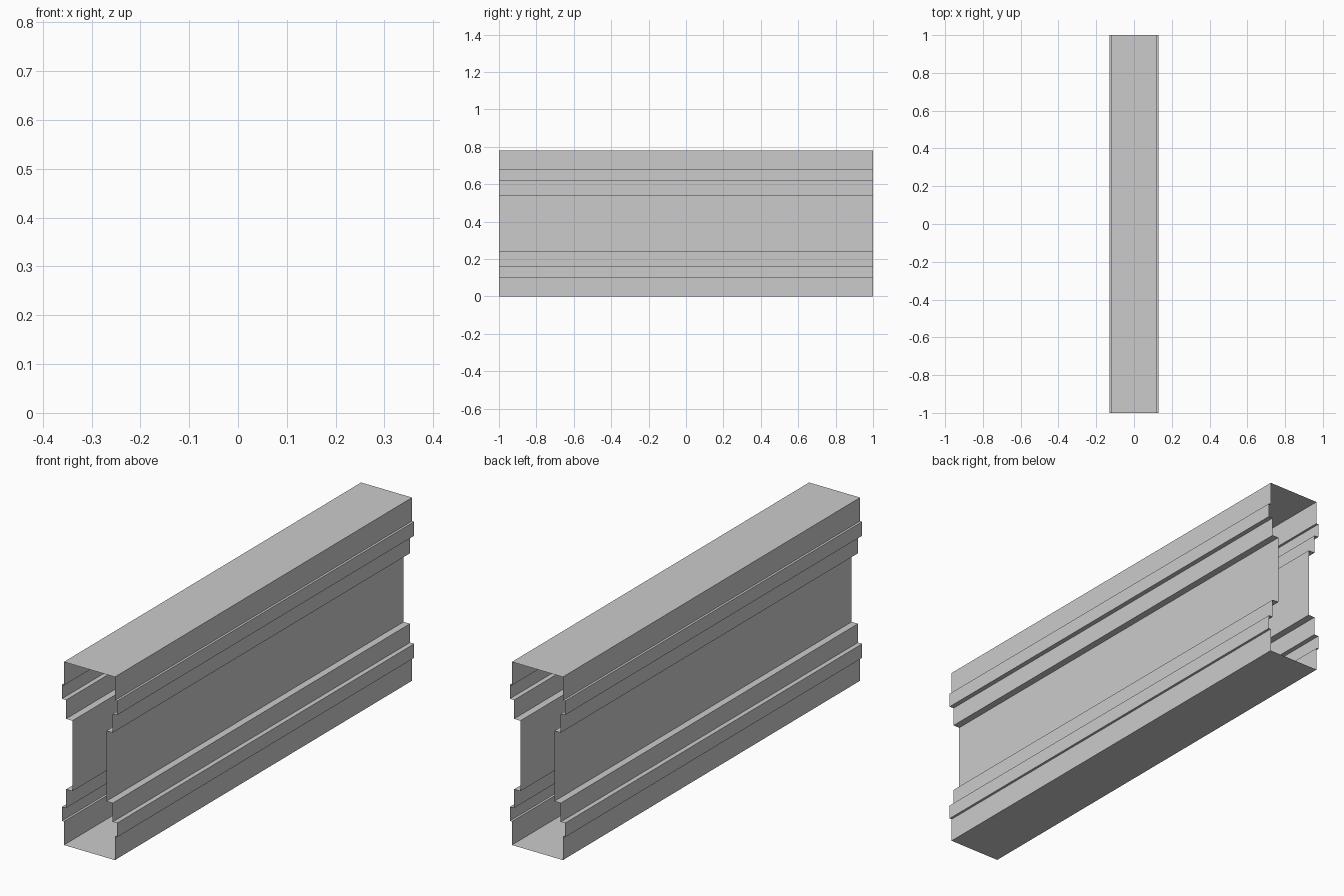
import bpy, bmesh

if "Cube" in bpy.data.objects:
    bpy.data.objects.remove(bpy.data.objects["Cube"])

# Right half of the stepped cross-section (x, z), from the bottom to mid-height
HEIGHT = 0.78
lower = [(0.12, 0), (0.12, 0.10), (0.13, 0.10), (0.13, 0.16),
         (0.11, 0.16), (0.11, 0.24), (0.08, 0.24)]

# Mirror upwards, then across x, giving a closed outline
right = lower + [(x, HEIGHT - z) for x, z in reversed(lower)]
outline = right + [(-x, z) for x, z in reversed(right)]

# Sweep the outline along y as a hollow shell with open ends
bm = bmesh.new()
front = [bm.verts.new((x, -1, z)) for x, z in outline]
back = [bm.verts.new((x, 1, z)) for x, z in outline]
n = len(outline)
for i in range(n):
    j = (i + 1) % n
    bm.faces.new((front[j], front[i], back[i], back[j]))

bm.normal_update()
# Make sure the top plate faces up
top = max(bm.faces, key=lambda f: f.calc_center_median().z)
if top.normal.z < 0:
    bmesh.ops.reverse_faces(bm, faces=bm.faces[:])

mesh = bpy.data.meshes.new("beam_shell")
bm.to_mesh(mesh)
bm.free()
beam = bpy.data.objects.new("beam_shell", mesh)
bpy.context.collection.objects.link(beam)
